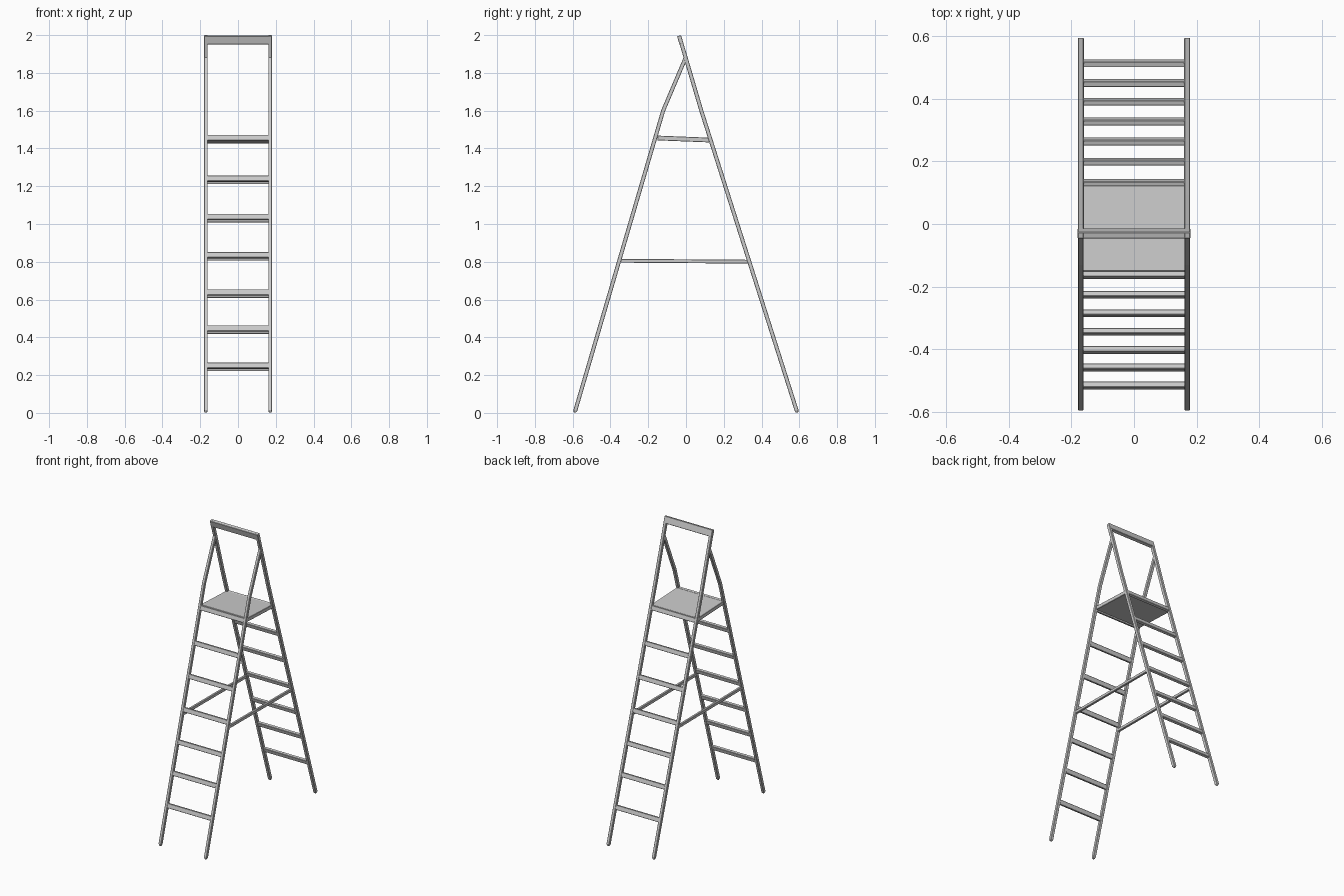
import bpy, bmesh
from math import atan2
from mathutils import Vector, Matrix

cube = bpy.data.objects.get("Cube")
if cube:
    bpy.data.objects.remove(cube)

metal = bpy.data.materials.new("light_grey_metal")
metal.use_nodes = True
GREY = (0.6, 0.6, 0.6, 1)
metal.diffuse_color = GREY
metal.node_tree.nodes["Principled BSDF"].inputs["Base Color"].default_value = GREY

RAIL_X = 0.17      # rail centre distance from the middle
RAIL_W = 0.0097    # half width of a rail across x
RAIL_D = 0.0105    # half depth of a rail

# Rail centre lines as (y, z), from the foot upwards
FRONT = [(-0.589, 0.002), (-0.121, 1.6), (0.0, 1.885)]
BACK = [(0.589, 0.002), (0.081, 1.6), (-0.003, 1.885), (-0.037, 1.997)]


def finish(name, bm, bevel):
    bmesh.ops.recalc_face_normals(bm, faces=bm.faces)
    mesh = bpy.data.meshes.new(name)
    bm.to_mesh(mesh)
    bm.free()
    mesh.materials.append(metal)
    obj = bpy.data.objects.new(name, mesh)
    bpy.context.collection.objects.link(obj)
    mod = obj.modifiers.new("soft_edges", "BEVEL")
    mod.width = bevel
    mod.segments = 1
    mod.limit_method = "ANGLE"
    return obj


def rail(name, path, x, half_w):
    """Sweep a rectangle along a bent path, with a narrowed foot."""
    pts = [Vector((0, y, z)) for y, z in path]
    foot = (pts[1] - pts[0]).normalized() * 0.012
    pts.insert(1, pts[0] + foot)
    bm = bmesh.new()
    rings = []
    for i, p in enumerate(pts):
        before = (p - pts[i - 1]).normalized() if i else foot.normalized()
        after = (pts[i + 1] - p).normalized() if i + 1 < len(pts) else before
        along = (before + after).normalized()
        side = Vector((0, along.z, -along.y))
        s = 0.55 if i == 0 else 1
        rings.append([bm.verts.new(p + Vector((x + a * half_w * s, 0, 0)) + side * b * RAIL_D * s)
                      for a, b in ((-1, -1), (1, -1), (1, 1), (-1, 1))])
    for lo, hi in zip(rings, rings[1:]):
        for k in range(4):
            n = (k + 1) % 4
            bm.faces.new((lo[k], lo[n], hi[n], hi[k]))
    bm.faces.new(rings[0])
    bm.faces.new(rings[-1])
    return finish(name, bm, 0.002)


def bar(name, centre, size, tilt=0, bevel=0.002):
    """Box turned about the x axis."""
    bm = bmesh.new()
    bmesh.ops.create_cube(bm, size=1)
    bm.transform(Matrix.Translation(centre) @ Matrix.Rotation(tilt, 4, "X") @ Matrix.Diagonal((*size, 1)))
    return finish(name, bm, bevel)


def on_path(path, z):
    """Centre y and lean of a rail at a height."""
    for (y0, z0), (y1, z1) in zip(path, path[1:]):
        if z <= z1:
            break
    return y0 + (y1 - y0) * (z - z0) / (z1 - z0), atan2(y0 - y1, z1 - z0)


# Rails
for side, x in (("left", RAIL_X), ("right", -RAIL_X)):
    rail("front_rail_" + side, FRONT, x, RAIL_W - 0.0004)
    rail("back_rail_" + side, BACK, x, RAIL_W)

# Rungs, lined up with the lean of their rails
RUNG_Z = (0.25, 0.447, 0.637, 0.835, 1.037, 1.24, 1.455)
for label, path, drop in (("front", FRONT, 0), ("back", BACK, 0.012)):
    for i, z in enumerate(RUNG_Z):
        y, lean = on_path(path, z - drop)
        bar(f"{label}_rung_{i + 1}", (0, y, z - drop), (2 * RAIL_X - 0.01, 0.018, 0.03), lean)

# Platform between the top rungs
bar("platform", (0, -0.014, 1.45), (2 * RAIL_X + 0.01, 0.275, 0.025), -0.04)

# Side braces
for side, x in (("left", RAIL_X), ("right", -RAIL_X)):
    bar("brace_" + side, (x, -0.01, 0.803), (0.016, 0.685, 0.02), -0.007)

# Top bar across the back rails
y, lean = on_path(BACK, 1.975)
bar("top_bar", (0, y, 1.975), (0.36, 0.022, 0.045), lean)
